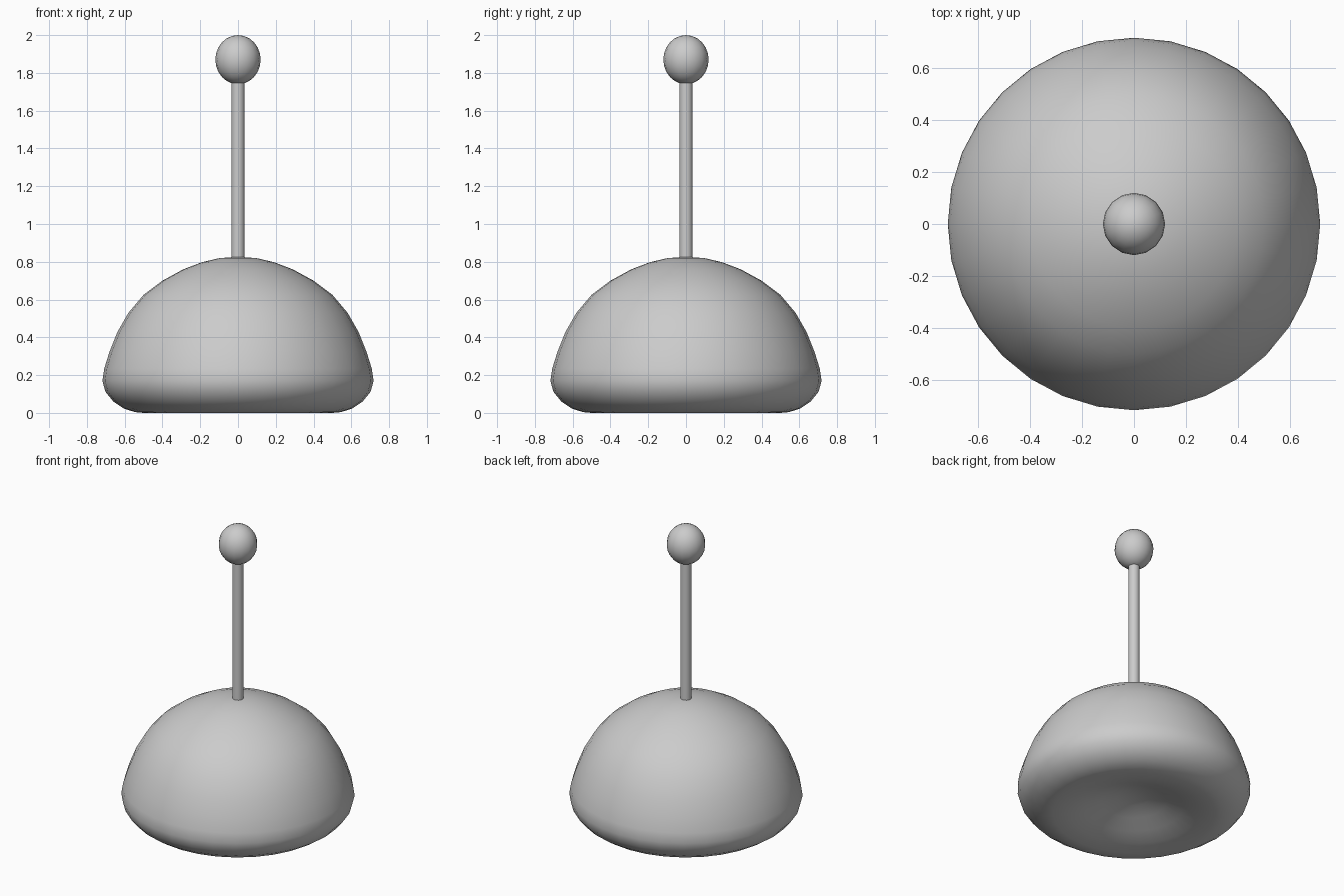
import bpy, bmesh, math

if "Cube" in bpy.data.objects:
    bpy.data.objects.remove(bpy.data.objects["Cube"])


def lathe(name, profile, segments):
    """Revolve a profile of (radius, z), from bottom to top, around z."""
    bm = bmesh.new()
    rings = []
    for r, z in profile:
        if r == 0:
            rings.append([bm.verts.new((0, 0, z))] * segments)
        else:
            rings.append([bm.verts.new((r * math.cos(2 * math.pi * i / segments),
                                        r * math.sin(2 * math.pi * i / segments), z))
                          for i in range(segments)])
    for low, high in zip(rings, rings[1:]):
        for i in range(segments):
            j = (i + 1) % segments
            corners = [low[i], low[j], high[j], high[i]]
            bm.faces.new(list(dict.fromkeys(corners)))
    bmesh.ops.recalc_face_normals(bm, faces=bm.faces)
    for f in bm.faces:
        f.smooth = True
    mesh = bpy.data.meshes.new(name)
    bm.to_mesh(mesh)
    bm.free()
    obj = bpy.data.objects.new(name, mesh)
    bpy.context.collection.objects.link(obj)
    return obj


# Rounded dome with a shallow hollow underneath
lathe("dome_base", [
    (0, 0.12), (0.1, 0.11), (0.2, 0.08), (0.3, 0.042), (0.4, 0.012),
    (0.5, 0), (0.545, 0.004), (0.605, 0.023), (0.66, 0.06), (0.702, 0.112),
    (0.718, 0.17), (0.708, 0.235), (0.68, 0.325), (0.64, 0.425),
    (0.58, 0.53), (0.5, 0.625), (0.4, 0.7), (0.29, 0.76),
    (0.19, 0.798), (0.1, 0.819), (0, 0.827)], 32)

# Thin rod
bpy.ops.mesh.primitive_cylinder_add(vertices=16, radius=0.035, depth=0.98,
                                    location=(0, 0, 1.28))
rod = bpy.context.object
rod.name = "rod"
bpy.ops.object.shade_smooth_by_angle()

# Slightly tall ball on the tip
bpy.ops.mesh.primitive_uv_sphere_add(segments=16, ring_count=12, radius=1,
                                     location=(0, 0, 1.87))
ball = bpy.context.object
ball.name = "tip_ball"
ball.scale = (0.12, 0.12, 0.13)
bpy.ops.object.shade_smooth()
